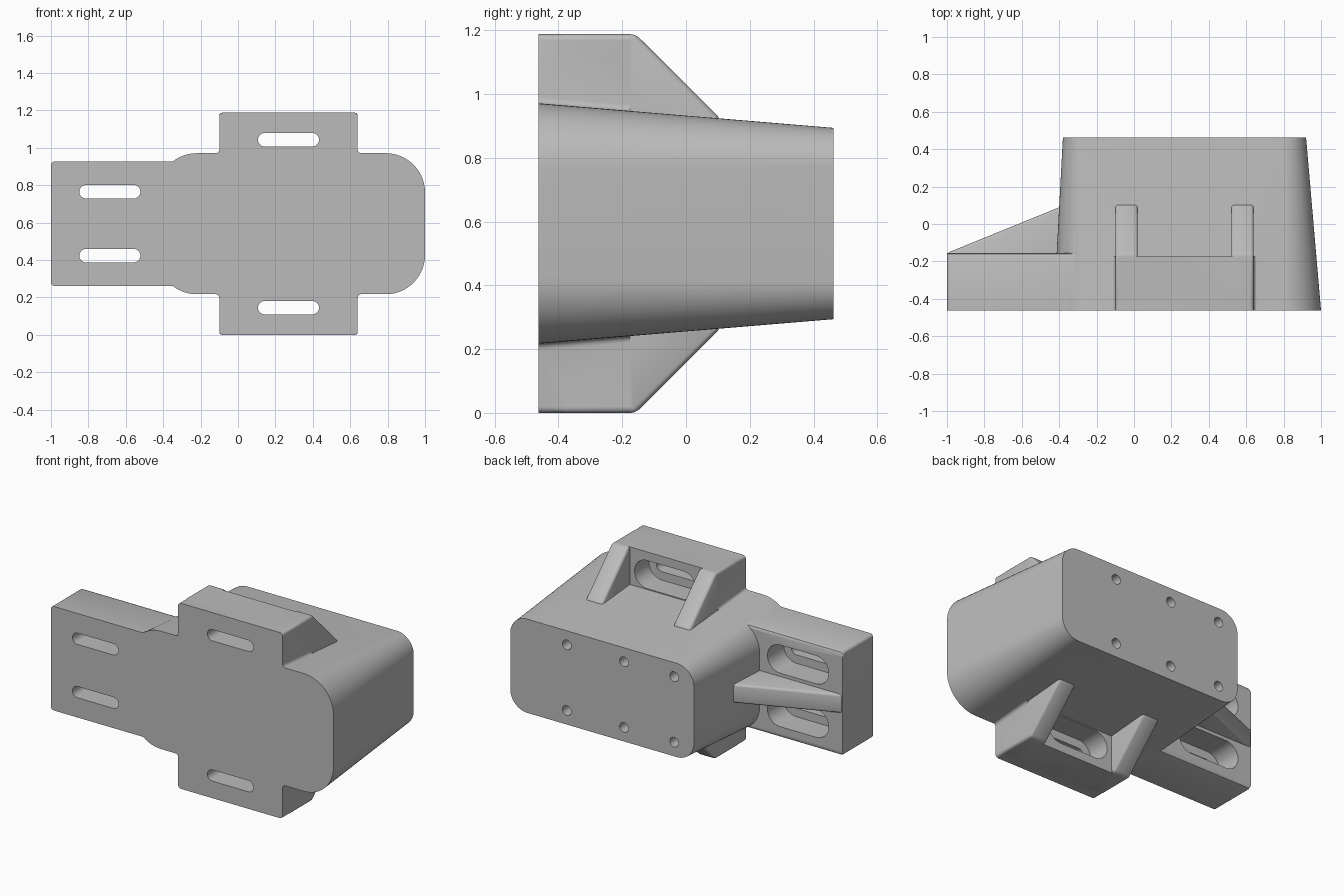
import bpy, bmesh, math
from mathutils import Vector

if "Cube" in bpy.data.objects:
    bpy.data.objects.remove(bpy.data.objects["Cube"], do_unlink=True)

grey = bpy.data.materials.new("cast_grey")
grey.use_nodes = True
grey.diffuse_color = (0.5, 0.5, 0.5, 1)
grey.node_tree.nodes["Principled BSDF"].inputs["Base Color"].default_value = (0.5, 0.5, 0.5, 1)

FRONT, BACK = -0.463, 0.463
MID_Z = 0.594


def rounded(points, radii, steps=6):
    """Polygon with each corner replaced by a tangent arc."""
    out, n = [], len(points)
    pts = [Vector(p) for p in points]
    for i, p in enumerate(pts):
        a = (pts[i - 1] - p).normalized()
        b = (pts[(i + 1) % n] - p).normalized()
        half = a.angle(b) / 2
        r = radii[i]
        centre = p + (a + b).normalized() * (r / math.sin(half))
        start = p + a * (r / math.tan(half)) - centre
        end = p + b * (r / math.tan(half)) - centre
        for k in range(steps + 1):
            t = k / steps
            sweep = math.pi - 2 * half
            v = (start * math.sin((1 - t) * sweep) + end * math.sin(t * sweep)) / math.sin(sweep)
            out.append(centre + v)
    return out


def rect(x0, x1, z0, z1, r, steps=6):
    return rounded([(x0, z0), (x1, z0), (x1, z1), (x0, z1)], [r] * 4, steps)


def loft(name, rings, place=lambda u, v, d: (u, d, v)):
    """Solid through matching profiles, each given with its depth."""
    bm = bmesh.new()
    loops = [[bm.verts.new(place(p[0], p[1], d)) for p in prof] for prof, d in rings]
    n = len(loops[0])
    for lo, hi in zip(loops, loops[1:]):
        for i in range(n):
            bm.faces.new((lo[i], lo[(i + 1) % n], hi[(i + 1) % n], hi[i]))
    bm.faces.new(loops[0])
    bm.faces.new(loops[-1])
    bmesh.ops.recalc_face_normals(bm, faces=bm.faces)
    mesh = bpy.data.meshes.new(name)
    bm.to_mesh(mesh)
    bm.free()
    mesh.materials.append(grey)
    ob = bpy.data.objects.new(name, mesh)
    bpy.context.collection.objects.link(ob)
    return ob


def apply(ob, mod):
    bpy.context.view_layer.objects.active = ob
    bpy.ops.object.modifier_apply(modifier=mod.name)


def combine(ob, other, operation):
    mod = ob.modifiers.new(operation, 'BOOLEAN')
    mod.operation, mod.solver, mod.object = operation, 'EXACT', other
    apply(ob, mod)
    bpy.data.objects.remove(other, do_unlink=True)


def soften(ob, width):
    mod = ob.modifiers.new("soft_edges", 'BEVEL')
    mod.width, mod.segments, mod.limit_method = width, 3, 'ANGLE'
    apply(ob, mod)
    return ob


# Tapered main body
body = loft("mounting_bracket", [
    (rect(-0.43, 1.0, 0.217, 0.971, 0.21, 14), FRONT),
    (rect(-0.38, 0.92, 0.294, 0.894, 0.12, 14), BACK)])


# Upright flange with small fillets where it leaves the body
def cross(shoulder):
    x0, x1, skirt, top = -0.1, 0.64, 0.08, 0.594
    right = [(x1 + skirt, -shoulder), (x1 + skirt, shoulder), (x1, shoulder), (x1, top)]
    left = [(x0, top), (x0, shoulder), (x0 - skirt, shoulder),
            (x0 - skirt, -shoulder), (x0, -shoulder), (x0, -top)]
    pts = right + left + [(x1, -top), (x1, -shoulder)]
    return [(p.x, p.y + MID_Z) for p in rounded(pts, [0.02] * len(pts), 4)]


parts = [loft("upright_flange", [(cross(0.376), FRONT), (cross(0.352), -0.175)])]

# Side flange with softened rear edges
side = [(rect(-1, -0.25, 0.261 + g, 0.927 - g, 0.02), d)
        for g, d in ((0, FRONT), (0, -0.175), (0.006, -0.161), (0.02, -0.155))]
parts.append(loft("side_flange", side))

# Sloping ribs above and below the body
for sign in (1, -1):
    for x in (-0.1, 0.52):
        prof = [(-0.4, 0.3), (-0.4, 0.594), (-0.158, 0.594), (0.105, 0.332), (0.105, 0.3)]
        rib = loft("flange_rib", [(prof, x), (prof, x + 0.12)],
                   lambda u, v, d, s=sign: (d, u, MID_Z + s * v))
        parts.append(soften(rib, 0.016))

# Sloping rib behind the side flange
prof = [(-1, -0.3), (-1, -0.155), (-0.3, 0.13), (-0.3, -0.3)]
parts.append(soften(loft("side_rib", [(prof, MID_Z - 0.06), (prof, MID_Z + 0.06)],
                         lambda u, v, d: (u, v, d)), 0.014))

for part in parts:
    combine(body, part, 'UNION')

# Slots, each with a wider recess from behind
for cx, cz in ((-0.685, 0.765), (-0.685, 0.423), (0.27, 1.043), (0.27, 0.145)):
    for r, start, end in ((0.036, -0.6, 0.0), (0.09, -0.32, 0.0)):
        hx = 0.127 + r
        prof = rect(cx - hx, cx + hx, cz - r, cz + r, r * 0.999, 10)
        combine(body, loft("slot_cutter", [(prof, start), (prof, end)]), 'DIFFERENCE')

# Screw holes in the rear face
for x in (0.52, 0.115, -0.24):
    for z in (MID_Z - 0.21, MID_Z + 0.21):
        ring = [(x + 0.031 * math.cos(a * math.pi / 10), z + 0.031 * math.sin(a * math.pi / 10))
                for a in range(20)]
        combine(body, loft("hole_cutter", [(ring, 0.25), (ring, 0.6)]), 'DIFFERENCE')

# Smooth curves, crisp corners
bpy.ops.object.select_all(action='DESELECT')
body.select_set(True)
bpy.context.view_layer.objects.active = body
bpy.ops.object.shade_smooth_by_angle(angle=math.radians(30))
